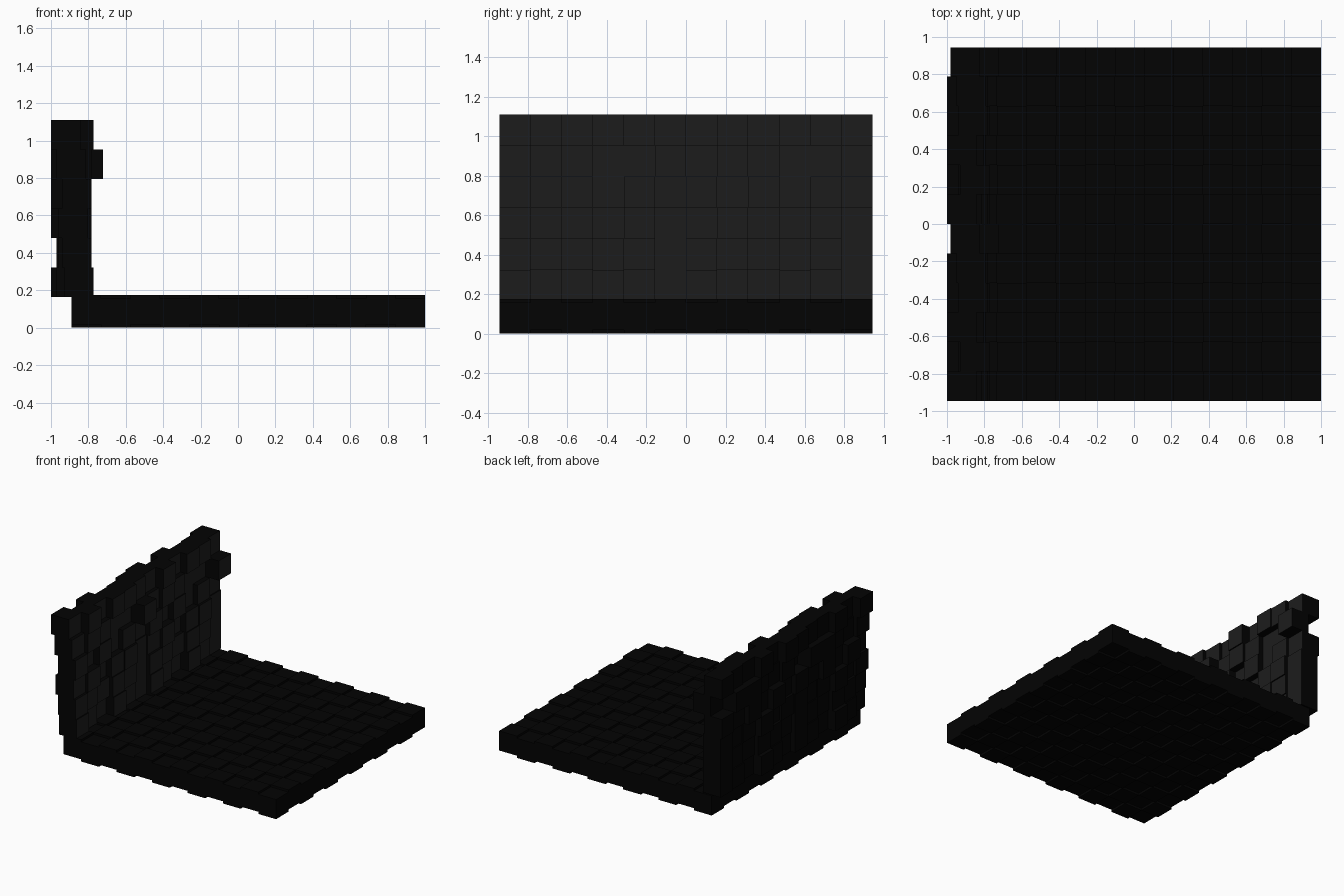
import bpy, bmesh

if "Cube" in bpy.data.objects:
    bpy.data.objects.remove(bpy.data.objects["Cube"])

S = 0.1575          # block size
N = 12              # blocks per side
STEP = 0.0175       # height change between neighbouring floor blocks


def material(name, v):
    m = bpy.data.materials.new(name)
    m.diffuse_color = (v, v, v, 1)
    m.use_nodes = True
    m.node_tree.nodes["Principled BSDF"].inputs["Base Color"].default_value = m.diffuse_color
    return m


dark = material("dark_stone", 0.001)
light = material("lighter_stone", 0.012)


def add_box(bm, lo, hi, front=0, sides=0):
    """Add a box with one material on its +x face and one on the rest."""
    v = [bm.verts.new((x, y, z)) for x in (lo[0], hi[0])
         for y in (lo[1], hi[1]) for z in (lo[2], hi[2])]
    for i, q in enumerate(((0, 1, 3, 2), (4, 6, 7, 5), (0, 4, 5, 1),
                           (2, 3, 7, 6), (0, 2, 6, 4), (1, 5, 7, 3))):
        bm.faces.new([v[k] for k in q]).material_index = front if i == 1 else sides


def finish(bm, name):
    me = bpy.data.meshes.new(name)
    bm.normal_update()
    bm.to_mesh(me)
    bm.free()
    me.materials.append(dark)
    me.materials.append(light)
    bpy.context.collection.objects.link(bpy.data.objects.new(name, me))


# Floor: blocks stepped up and down in a checkerboard
bm = bmesh.new()
for i in range(N):
    for j in range(N):
        x, y = -0.89 + i * S, -0.945 + j * S
        z = STEP * ((i + j + 1) % 2)
        add_box(bm, (x, y, z), (x + S, y + S, z + S))
finish(bm, "floor_blocks")

# Wall: a six by six pattern of pushed-out blocks, repeated twice along y
# push of each block in hundredths from the back, lowest row first
push = ((7, 3, 0, 7, 4, 3),
        (6, 4, 3, 6, 5, 3),
        (4, 6, 0, 5, 6, 3),
        (6, 0, 5, 0, 4, 2),
        (3, 6, 4, 0, 0, 12),
        (0, 7, 0, 6, 5, 2))
bm = bmesh.new()
for r, row in enumerate(push):
    for j in range(N):
        p = row[j % 6]
        x = -1 + p / 100
        y, z = -0.945 + j * S, 0.165 + r * S
        add_box(bm, (x, y, z), (x + S, y + S, z + S), front=1)
finish(bm, "wall_blocks")
